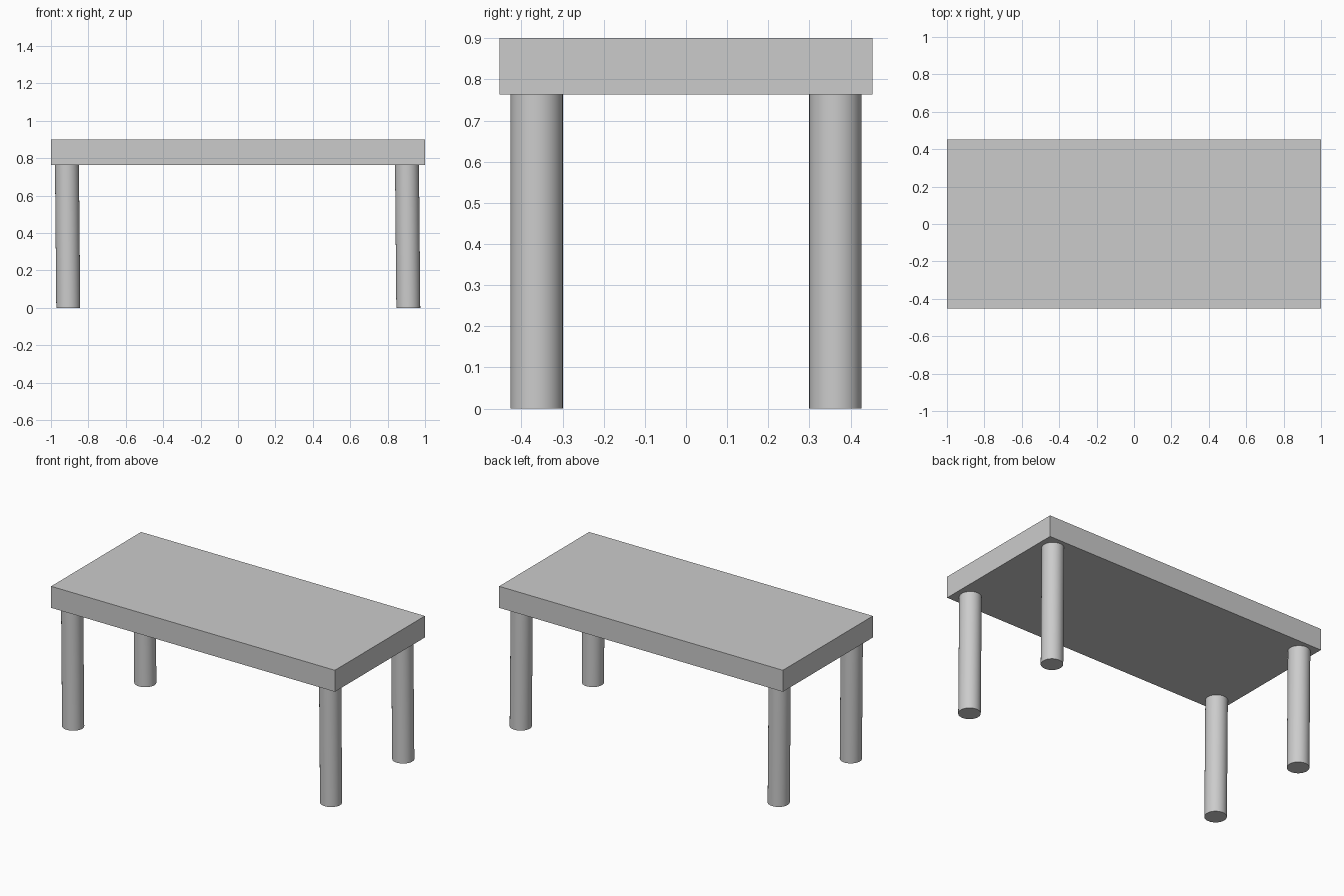
import bpy, math

if "Cube" in bpy.data.objects:
    bpy.data.objects.remove(bpy.data.objects["Cube"])

HALF_Y = 0.453       # half depth of the top
UNDER, HEIGHT = 0.763, 0.90
LEG_R = 0.064
LEAN = 0.007         # legs drift slightly towards +x at the foot

# Table top slab
bpy.ops.mesh.primitive_cube_add(size=1, location=(0, 0, (UNDER + HEIGHT) / 2))
top = bpy.context.object
top.name = "table_top"
top.scale = (2, 2 * HALF_Y, HEIGHT - UNDER)
bpy.ops.object.transform_apply(location=False, rotation=False, scale=True)


# Round leg with a slight lean
def add_leg(name, x, y):
    bpy.ops.mesh.primitive_cylinder_add(
        vertices=32, radius=LEG_R, depth=UNDER, location=(x, y, UNDER / 2))
    leg = bpy.context.object
    leg.name = name
    for v in leg.data.vertices:
        v.co.x -= LEAN * v.co.z / UNDER
    bpy.ops.object.shade_smooth_by_angle(angle=math.radians(30))


# Four legs near the corners
for side, x in (("left", -0.911), ("right", 0.907)):
    for end, y in (("front", -0.363), ("back", 0.363)):
        add_leg(f"{end}_{side}_leg", x, y)
